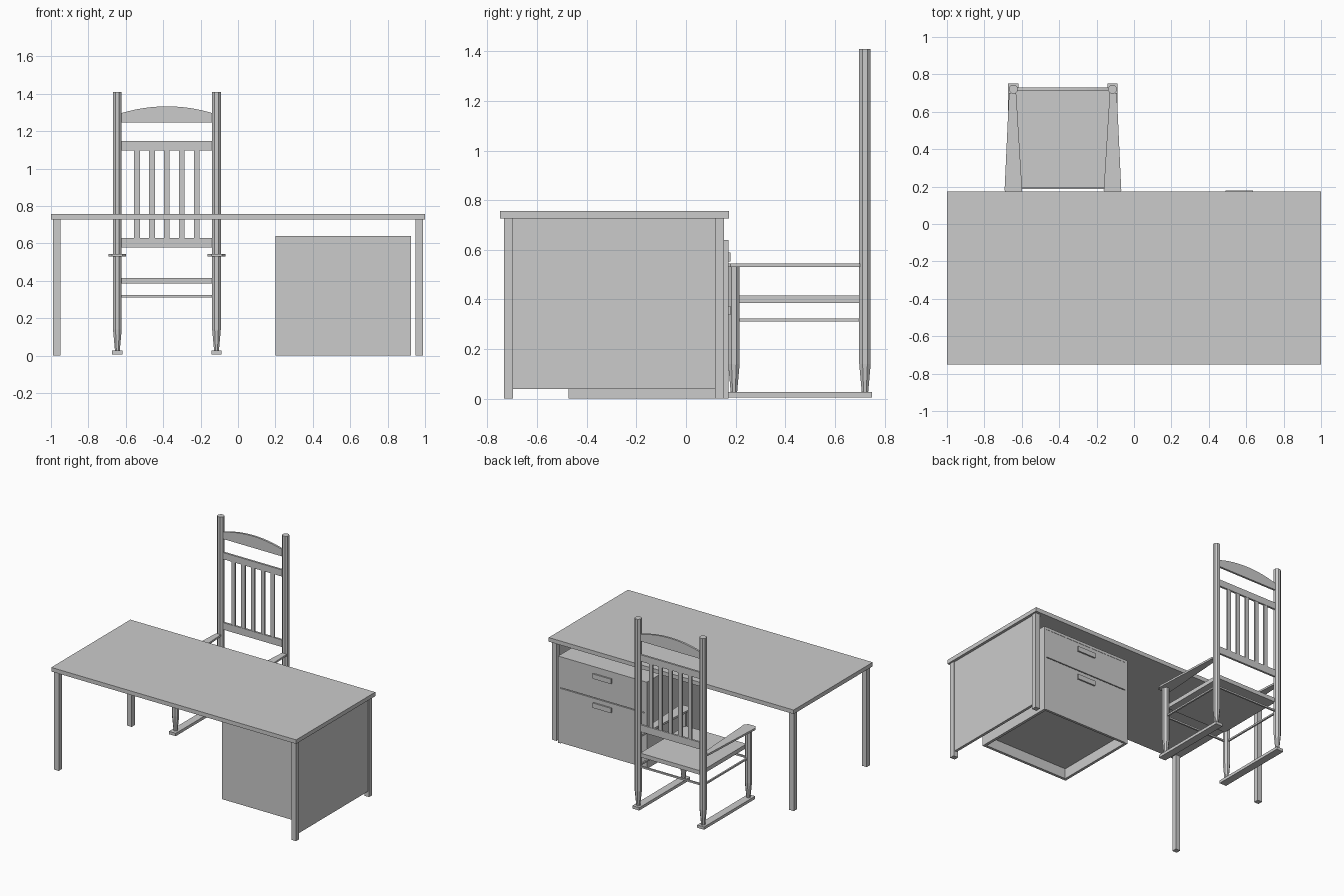
import bpy, bmesh, math
from mathutils import Vector

if "Cube" in bpy.data.objects:
    bpy.data.objects.remove(bpy.data.objects["Cube"])


def finish(name, bm):
    bmesh.ops.recalc_face_normals(bm, faces=bm.faces)
    me = bpy.data.meshes.new(name)
    bm.to_mesh(me)
    bm.free()
    ob = bpy.data.objects.new(name, me)
    bpy.context.scene.collection.objects.link(ob)
    return ob


def box(name, x0, x1, y0, y1, z0, z1):
    bm = bmesh.new()
    bmesh.ops.create_cube(bm, size=1)
    for v in bm.verts:
        v.co = ((x0 + x1) / 2 + v.co.x * (x1 - x0),
                (y0 + y1) / 2 + v.co.y * (y1 - y0),
                (z0 + z1) / 2 + v.co.z * (z1 - z0))
    return finish(name, bm)


def prism(name, pts, offset):
    """Extrude a flat outline of 3D points along an offset."""
    bm = bmesh.new()
    face = bm.faces.new([bm.verts.new(p) for p in pts])
    new = bmesh.ops.extrude_face_region(bm, geom=[face])["geom"]
    bmesh.ops.translate(bm, vec=Vector(offset),
                        verts=[g for g in new if isinstance(g, bmesh.types.BMVert)])
    return finish(name, bm)


def turned(name, x, y, profile, sides=8):
    """Faceted vertical post from (z, radius) pairs."""
    bm = bmesh.new()
    rings = []
    for z, r in profile:
        angles = [2 * math.pi * (i + 0.5) / sides for i in range(sides)]
        rings.append([bm.verts.new((x + r * math.cos(a), y + r * math.sin(a), z)) for a in angles])
    for lo, hi in zip(rings, rings[1:]):
        for i in range(sides):
            j = (i + 1) % sides
            bm.faces.new((lo[i], lo[j], hi[j], hi[i]))
    bm.faces.new(rings[0])
    bm.faces.new(rings[-1])
    return finish(name, bm)


# Desk top, four legs and right side panel
box("desk_top", -1, 1, -0.75, 0.173, 0.727, 0.757)
for sx, side in ((-1, "left"), (1, "right")):
    x0, x1 = sorted((sx * 0.95, sx * 0.988))
    box(f"desk_front_leg_{side}", x0, x1, -0.734, -0.697, 0, 0.727)
    box(f"desk_back_leg_{side}", x0, x1, 0.117, 0.154, 0, 0.727)
box("desk_side_panel", 0.96, 0.98, -0.697, 0.117, 0.04, 0.727)

# Drawer cabinet with a recessed bottom
CX0, CX1, CY0, CY1, CH, T = 0.2, 0.925, -0.473, 0.171, 0.64, 0.02
box("cabinet_side_left", CX0, CX0 + T, CY0, CY1, 0, CH)
box("cabinet_side_right", CX1 - T, CX1, CY0, CY1, 0, CH)
box("cabinet_rear", CX0 + T, CX1 - T, CY0, CY0 + T, 0, CH)
box("cabinet_top", CX0 + T, CX1 - T, CY0 + T, CY1, CH - T, CH)
box("cabinet_bottom", CX0 + T, CX1 - T, CY0 + T, CY1 - T, 0.075, 0.095)

# Drawer fronts and handles
for name, z0, z1 in (("lower", 0.004, 0.405), ("upper", 0.411, CH - T)):
    box(f"drawer_front_{name}", CX0 + T, CX1 - T, CY1 - T, CY1 - 0.002, z0, z1)
    box(f"drawer_handle_{name}", 0.488, 0.637, CY1 - 0.004, 0.18, z1 - 0.067, z1 - 0.031)

# Chair posts, front legs, armrests and runners
CX, HALF, FY, BY = -0.38, 0.265, 0.193, 0.721
foot = [(0.026, 0.014), (0.14, 0.025)]
for s, side in ((-1, "left"), (1, "right")):
    x = CX + s * HALF
    turned(f"chair_back_post_{side}", x, BY, foot + [(1.41, 0.025)])
    turned(f"chair_front_leg_{side}", x, FY, foot + [(0.532, 0.025)])
    box(f"chair_runner_{side}", x - 0.028, x + 0.028, 0.155, 0.75, 0.006, 0.027)
    outline = [(0.25, 0.70), (0.288, 0.70), (0.312, 0.18), (0.295, 0.155), (0.238, 0.155), (0.218, 0.18)]
    prism(f"chair_armrest_{side}", [(CX + s * px, py, 0.53) for px, py in outline], (0, 0, 0.014))
    box(f"chair_side_stretcher_{side}", x - 0.006, x + 0.006, FY, BY, 0.312, 0.324)

# Seat and cross stretchers
XL, XR = CX - HALF + 0.015, CX + HALF - 0.015
box("chair_seat", XL, XR, FY, BY, 0.386, 0.416)
for name, y in (("front", FY), ("back", BY)):
    box(f"chair_{name}_stretcher", XL, XR, y - 0.006, y + 0.006, 0.312, 0.324)

# Backrest rails, slats and arched crest
box("chair_lower_rail", XL, XR, BY - 0.007, BY + 0.008, 0.578, 0.63)
box("chair_upper_rail", XL, XR, BY - 0.007, BY + 0.008, 1.098, 1.147)
for i in range(5):
    x = CX + (i - 2) * 0.08
    box(f"chair_slat_{i + 1}", x - 0.015, x + 0.015, BY - 0.005, BY + 0.006, 0.63, 1.098)
crest = [(XL, BY - 0.007, 1.247), (XR, BY - 0.007, 1.247)]
for i in range(13):
    t = 1 - i / 6
    crest.append((CX + t * (XR - CX), BY - 0.007, 1.295 + 0.038 * (1 - t * t)))
prism("chair_crest_rail", crest, (0, 0.015, 0))
